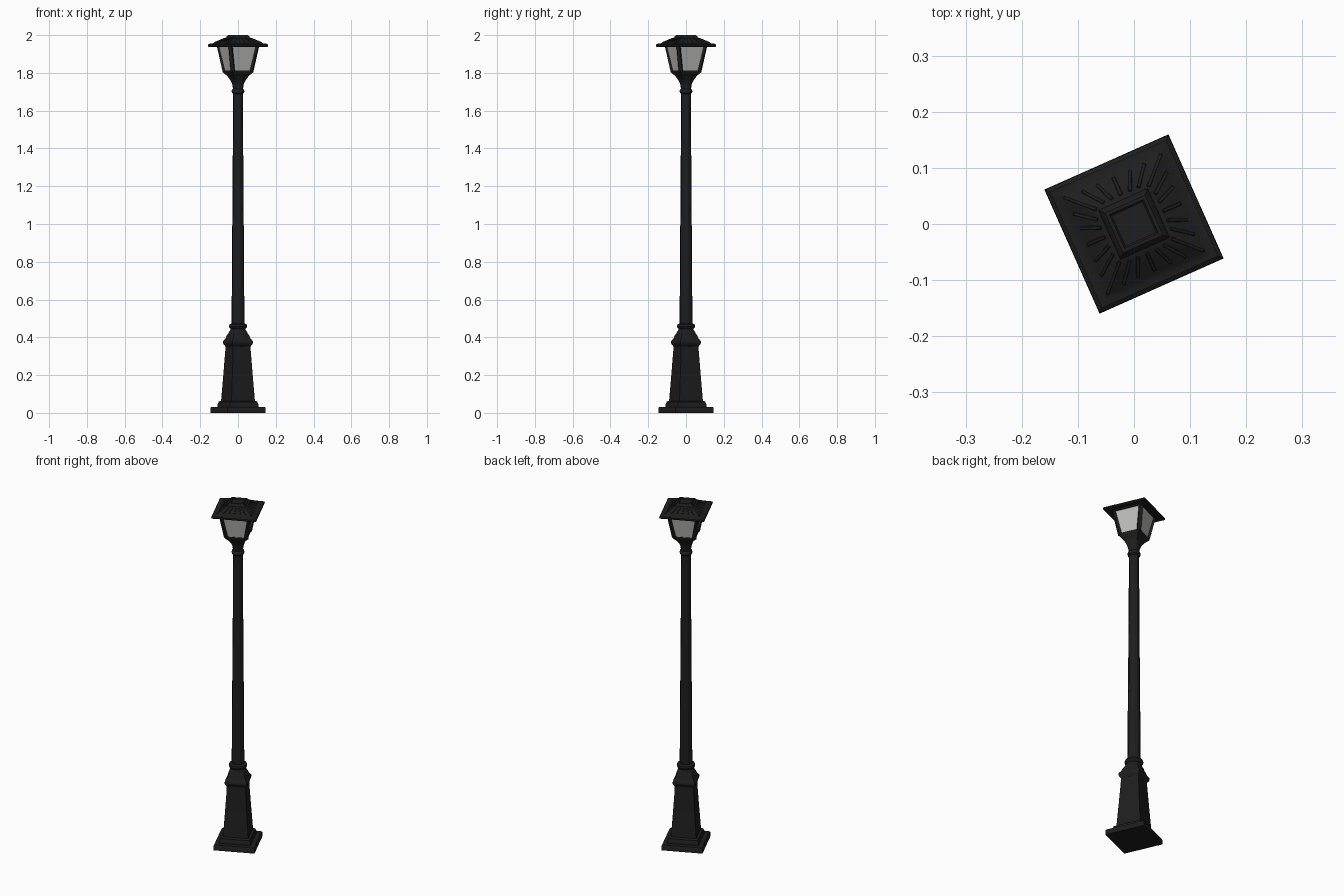
import bpy, bmesh, math
from mathutils import Matrix, Vector

if "Cube" in bpy.data.objects:
    bpy.data.objects.remove(bpy.data.objects["Cube"])

ROT = math.radians(24)


def mat(name, col, a=1.0):
    m = bpy.data.materials.new(name)
    m.diffuse_color = (*col, a)
    m.use_nodes = True
    m.node_tree.nodes["Principled BSDF"].inputs["Base Color"].default_value = m.diffuse_color
    return m


IRON = mat("black iron", (0.013, 0.013, 0.013))
GLASS = mat("clear grey glass", (0.5, 0.5, 0.48), 0.4)
BULB = mat("cream bulb", (0.68, 0.64, 0.45))


def finish(name, bm, m, angle=35):
    bmesh.ops.recalc_face_normals(bm, faces=bm.faces)
    bm.transform(Matrix.Rotation(ROT, 4, 'Z'))
    me = bpy.data.meshes.new(name)
    bm.to_mesh(me)
    bm.free()
    me.materials.append(m)
    ob = bpy.data.objects.new(name, me)
    bpy.context.collection.objects.link(ob)
    bpy.context.view_layer.objects.active = ob
    ob.select_set(True)
    bpy.ops.object.shade_smooth_by_angle(angle=math.radians(angle))
    ob.select_set(False)
    return ob


def loft(name, secs, m=IRON, n=32, flute=0.0, caps=True, angle=35):
    """Sections are (z, half width, squareness 0 = round .. 1 = square)."""
    bm = bmesh.new()
    rings = []
    for z, h, q in secs:
        ring = []
        for i in range(n):
            a = 2 * math.pi * i / n
            c, s = math.cos(a), math.sin(a)
            r = h * ((1 - q) + q / max(abs(c), abs(s)))
            r += flute * math.cos(12 * a)
            ring.append(bm.verts.new((r * c, r * s, z)))
        rings.append(ring)
    for a, b in zip(rings, rings[1:]):
        for i in range(n):
            j = (i + 1) % n
            bm.faces.new((a[i], a[j], b[j], b[i]))
    if caps:
        bm.faces.new(rings[0])
        bm.faces.new(rings[-1])
    return finish(name, bm, m, angle)


def beam(bm, p, q, w, d):
    """Box from p to q; w is the width across, d the depth."""
    p, q = Vector(p), Vector(q)
    rot = (q - p).to_track_quat('Z', 'Y').to_matrix().to_4x4()
    mtx = Matrix.Translation((p + q) / 2) @ rot @ Matrix.Diagonal((w, d, (q - p).length, 1))
    bmesh.ops.create_cube(bm, size=1, matrix=mtx)


# stepped foot
loft("base_plate", [(0, .110, 1), (.026, .110, 1), (.031, .107, 1)])
loft("base_step", [(.03, .083, 1), (.045, .083, 1), (.052, .079, 1), (.058, .079, 1), (.064, .07, 1)])
# tapered pedestal
loft("pedestal", [(.06, .068, 1), (.2, .059, 1), (.33, .051, 1), (.36, .051, 1)])
# moulding that turns from square to round
loft("pedestal_collar", [(.352, .051, 1), (.362, .058, .95), (.37, .062, .9), (.38, .062, .9),
                         (.387, .058, .85), (.392, .054, .8), (.405, .053, .6), (.42, .048, .4),
                         (.435, .042, .2), (.445, .039, 0), (.45, .046, 0), (.458, .049, 0),
                         (.468, .046, 0), (.473, .036, 0)])
# fluted pole
loft("pole", [(.46, .033, 0), (.8, .031, 0), (1.1, .0285, 0), (1.4, .0265, 0), (1.71, .025, 0)],
     n=48, flute=.0012, angle=60)
# neck flaring into the square lantern floor
loft("lantern_neck", [(1.688, .025, 0), (1.694, .032, 0), (1.702, .034, 0), (1.71, .032, 0),
                      (1.715, .027, 0), (1.735, .029, .1), (1.755, .035, .3), (1.772, .041, .6),
                      (1.787, .048, .85), (1.797, .056, 1), (1.803, .06, 1), (1.812, .06, 1)])
# glass panes
loft("glass_panes", [(1.81, .0565, 1), (1.945, .0815, 1)], GLASS, caps=False)

# corner posts and the top frame
bm = bmesh.new()
for k in range(4):
    a = math.pi / 4 + k * math.pi / 2
    b, t = .052 * math.sqrt(2), .077 * math.sqrt(2)
    c, s = math.cos(a), math.sin(a)
    beam(bm, (b * c, b * s, 1.805), (t * c, t * s, 1.95), .019, .019)
    turn = Matrix.Rotation(k * math.pi / 2, 3, 'Z')
    beam(bm, turn @ Vector((.08, -.08, 1.942)), turn @ Vector((.08, .08, 1.942)), .012, .012)
finish("lantern_frame", bm, IRON)

# bulb and socket
loft("bulb_socket", [(1.81, .017, 0), (1.832, .015, 0), (1.835, .012, 0)])
loft("bulb", [(1.832, .012, 0), (1.848, .014, 0), (1.86, .021, 0), (1.873, .028, 0),
              (1.888, .031, 0), (1.903, .029, 0), (1.916, .022, 0), (1.925, .012, 0), (1.928, .003, 0)],
     BULB, angle=80)

# roof with rolled rim and raised cap
loft("roof", [(1.945, .08, 1), (1.938, .112, 1), (1.938, .117, 1), (1.943, .121, 1),
              (1.950, .120, 1), (1.955, .113, 1), (1.955, .104, 1), (1.960, .095, 1), (1.973, .075, 1),
              (1.985, .054, 1), (1.986, .048, 1), (1.995, .045, 1), (2.0, .039, 1), (2.0, .033, 1),
              (1.996, .030, 1)], n=40)
# radiating ribs on the roof slopes, plus the corner ribs
bm = bmesh.new()
for k in range(4):
    turn = Matrix.Rotation(k * math.pi / 2, 3, 'Z')
    for u in (-.72, -.38, 0, .38, .72):
        beam(bm, turn @ Vector((.056, u * .046, 1.9845)),
             turn @ Vector((.091, u * .084, 1.963)), .007, .004)
    beam(bm, turn @ Vector((.05, .05, 1.984)), turn @ Vector((.094, .094, 1.960)), .007, .006)
bmesh.ops.bevel(bm, geom=list(bm.edges), offset=.0012, segments=1, affect='EDGES')
finish("roof_ribs", bm, IRON)
